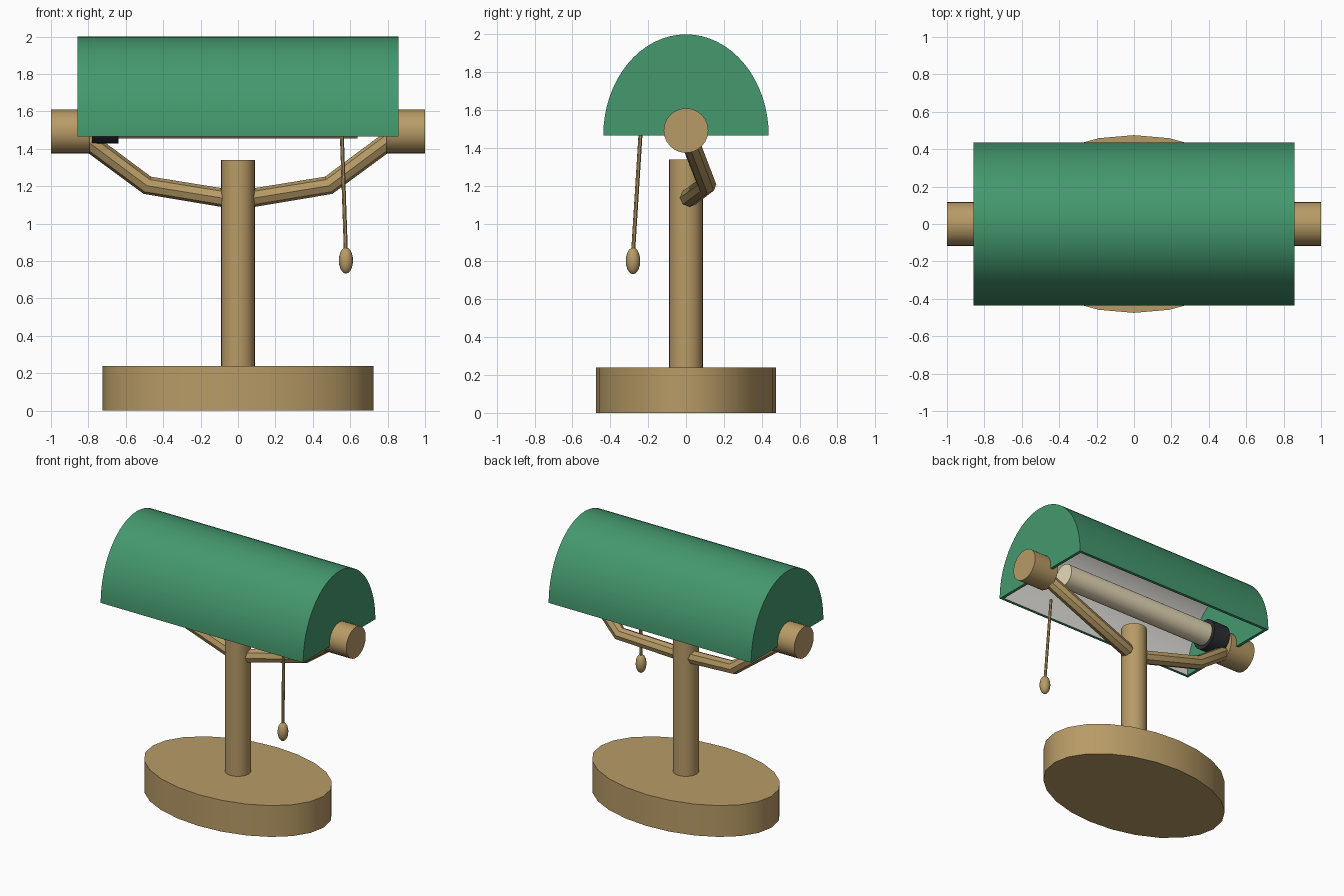
import bpy, bmesh, math
from mathutils import Vector

if "Cube" in bpy.data.objects:
    bpy.data.objects.remove(bpy.data.objects["Cube"], do_unlink=True)


def material(name, rgb):
    m = bpy.data.materials.new(name)
    m.use_nodes = True
    color = (*rgb, 1)
    m.diffuse_color = color
    m.node_tree.nodes["Principled BSDF"].inputs["Base Color"].default_value = color
    return m


BRASS = material("brass", (0.48, 0.33, 0.135))
GREEN = material("green_shade", (0.058, 0.314, 0.156))
WHITE = material("shade_lining", (0.85, 0.83, 0.78))
CREAM = material("bulb_cream", (0.82, 0.72, 0.5))
BLACK = material("socket_black", (0.025, 0.028, 0.035))


def finish(ob, name, *mats):
    ob.name = ob.data.name = name
    ob.data.materials.clear()
    for m in mats:
        ob.data.materials.append(m)
    bpy.ops.object.select_all(action="DESELECT")
    ob.select_set(True)
    bpy.context.view_layer.objects.active = ob
    bpy.ops.object.shade_smooth_by_angle(angle=math.radians(35))
    return ob


def rod(name, start, end, radius, mat, sides=24):
    """Capped cylinder between two points."""
    a, b = Vector(start), Vector(end)
    bpy.ops.mesh.primitive_cylinder_add(
        vertices=sides, radius=radius, depth=(b - a).length, location=(a + b) / 2,
        rotation=(b - a).to_track_quat("Z", "Y").to_euler())
    return finish(bpy.context.object, name, mat)


def bent_tube(name, points, radius, mat):
    """Eight-sided tube along a path."""
    curve = bpy.data.curves.new(name, "CURVE")
    curve.dimensions = "3D"
    curve.bevel_depth = radius
    curve.bevel_resolution = 2
    curve.use_fill_caps = True
    spline = curve.splines.new("POLY")
    spline.points.add(len(points) - 1)
    for p, co in zip(spline.points, points):
        p.co = (*co, 1)
    ob = bpy.data.objects.new(name, curve)
    bpy.context.collection.objects.link(ob)
    bpy.ops.object.select_all(action="DESELECT")
    ob.select_set(True)
    bpy.context.view_layer.objects.active = ob
    bpy.ops.object.convert(target="MESH")
    return finish(bpy.context.object, name, mat)


def extrude_x(name, profile, x0, x1, *mats):
    """Extrude a closed (y, z) profile along x."""
    bm = bmesh.new()
    face = bm.faces.new([bm.verts.new((x0, y, z)) for y, z in profile])
    ext = bmesh.ops.extrude_face_region(bm, geom=[face], use_keep_orig=True)
    moved = [g for g in ext["geom"] if isinstance(g, bmesh.types.BMVert)]
    bmesh.ops.translate(bm, verts=moved, vec=(x1 - x0, 0, 0))
    bmesh.ops.recalc_face_normals(bm, faces=bm.faces)
    mesh = bpy.data.meshes.new(name)
    bm.to_mesh(mesh)
    bm.free()
    ob = bpy.data.objects.new(name, mesh)
    bpy.context.collection.objects.link(ob)
    return finish(ob, name, *mats)


# Oval base and post
bpy.ops.mesh.primitive_cylinder_add(vertices=24, radius=1, depth=0.24, location=(0, 0, 0.12))
base = bpy.context.object
for v in base.data.vertices:
    v.co.x *= 0.725
    v.co.y *= 0.475
finish(base, "base", BRASS)
rod("post", (0, 0, 0.2), (0, 0, 1.34), 0.09, BRASS)

# Half-round shade: hollow shell with pale lining
RIM, RY, RZ, WALL, END = 1.465, 0.437, 0.535, 0.022, 0.858


def arch(inset):
    angles = [math.pi * i / 32 for i in range(33)]
    return [((RY - inset) * math.cos(a), RIM + (RZ - inset) * math.sin(a)) for a in angles]


shade = extrude_x("shade", arch(0) + arch(WALL)[::-1], WALL - END, END - WALL, GREEN, WHITE)
for p in shade.data.polygons:
    toward_axis = p.normal.y * p.center.y + p.normal.z * (p.center.z - RIM)
    if abs(p.normal.x) < 0.5 and toward_axis < -0.01:
        p.material_index = 1

# Shade ends, pivot knobs and support arms on both sides
for side, s in (("left", 1), ("right", -1)):
    extrude_x(f"shade_end_{side}", arch(0), s * (END - WALL), s * END, GREEN)
    rod(f"knob_{side}", (s * 0.79, 0, 1.492), (s, 0, 1.492), 0.118, BRASS)
    bent_tube(f"arm_{side}", [(0, 0, 1.125), (s * 0.485, 0.11, 1.205), (s * 0.87, 0, 1.49)],
              0.05, BRASS)

# Tube bulb and socket
rod("bulb", (-0.66, 0, 1.54), (0.64, 0, 1.54), 0.085, CREAM)
rod("socket", (-0.78, 0, 1.54), (-0.64, 0, 1.54), 0.112, BLACK)

# Pull cord with its bead
rod("pull_cord", (0.577, -0.28, 0.84), (0.555, -0.24, 1.48), 0.011, BRASS, 8)
bpy.ops.mesh.primitive_uv_sphere_add(segments=16, ring_count=10, radius=1,
                                     location=(0.577, -0.28, 0.803))
bead = bpy.context.object
for v in bead.data.vertices:
    v.co *= 0.038
    v.co.z *= 1.85
finish(bead, "pull_bead", BRASS)
